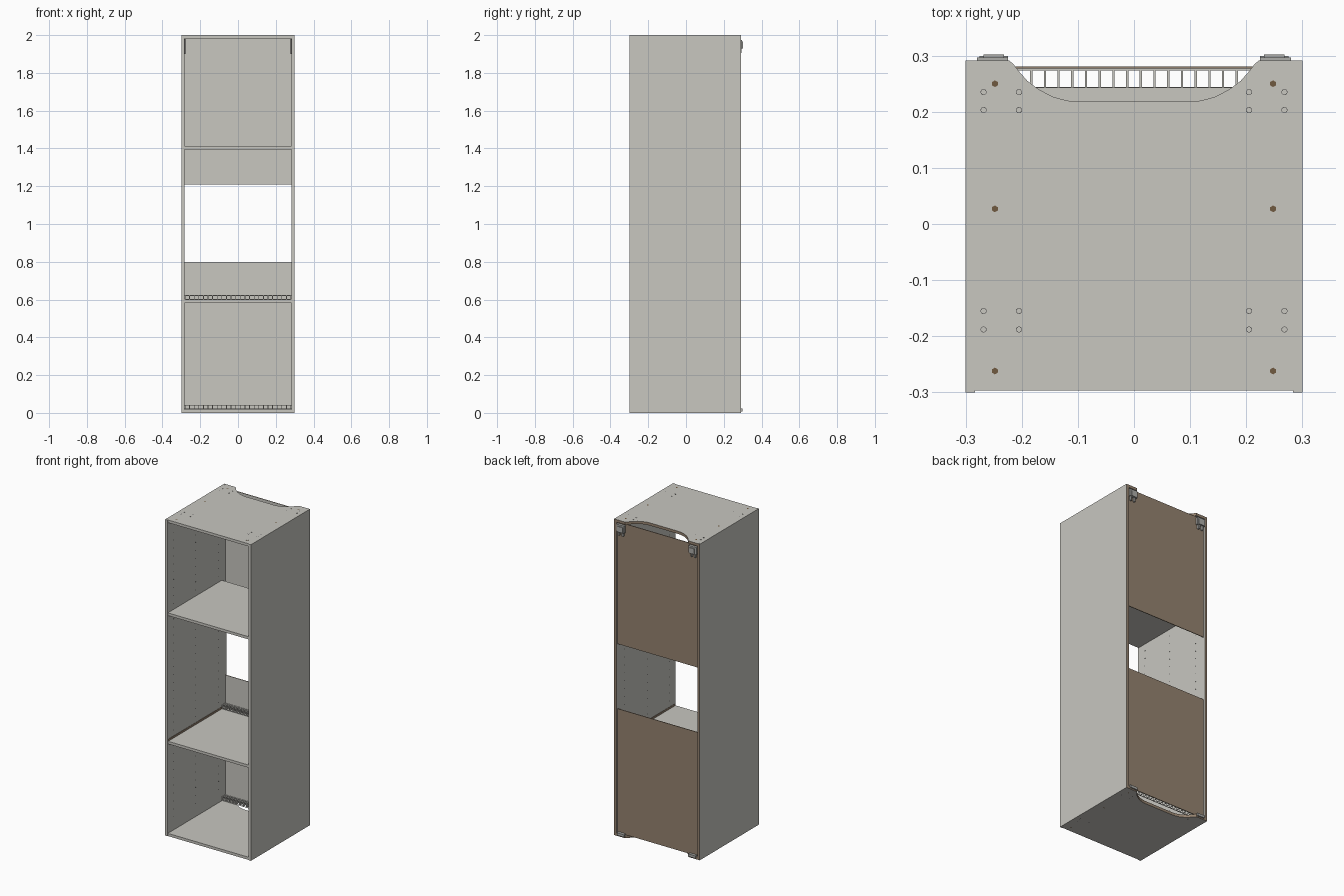
import bpy, bmesh, math
from mathutils import Matrix, Vector

cube = bpy.data.objects.get("Cube")
if cube:
    bpy.data.objects.remove(cube, do_unlink=True)


def material(name, rgb):
    m = bpy.data.materials.new(name)
    m.use_nodes = True
    colour = (*rgb, 1)
    m.diffuse_color = colour
    m.node_tree.nodes["Principled BSDF"].inputs["Base Color"].default_value = colour
    return m


GREY = material("pale grey laminate", (0.58, 0.57, 0.53))
BROWN = material("raw board brown", (0.30, 0.225, 0.16))
DARK = material("dark hole", (0.06, 0.06, 0.06))
METAL = material("fitting grey", (0.42, 0.42, 0.40))
BRASS = material("screw brown", (0.16, 0.10, 0.05))

W, T = 0.3, 0.017            # half width, board thickness
FRONT, REAR = -0.3, 0.291
IN = W - T


def finish(name, bm, *mats, rule=None):
    bmesh.ops.recalc_face_normals(bm, faces=bm.faces)
    bm.normal_update()
    if rule:
        for f in bm.faces:
            f.material_index = int(rule(f.normal))
    mesh = bpy.data.meshes.new(name)
    bm.to_mesh(mesh)
    bm.free()
    for m in mats:
        mesh.materials.append(m)
    ob = bpy.data.objects.new(name, mesh)
    bpy.context.collection.objects.link(ob)
    return ob


def add_box(bm, x, y, z):
    lo, hi = Vector((x[0], y[0], z[0])), Vector((x[1], y[1], z[1]))
    mat = Matrix.Translation((lo + hi) / 2) @ Matrix.Diagonal((*(hi - lo), 1))
    bmesh.ops.create_cube(bm, size=1, matrix=mat)


def add_disc(bm, pos, r, depth, axis="Z", sides=10):
    rot = Matrix.Rotation(math.pi / 2, 4, "Y") if axis == "X" else Matrix()
    bmesh.ops.create_cone(bm, cap_ends=True, segments=sides, radius1=r, radius2=r,
                          depth=depth, matrix=Matrix.Translation(pos) @ rot)


def board(name, x, y, z, rule=None):
    bm = bmesh.new()
    add_box(bm, x, y, z)
    return finish(name, bm, GREY, BROWN, rule=rule)


def raw_rear(n):
    return n.y > 0.1


def raw_except_front(n):
    return n.y > -0.5


# Side panels
board("left_side", (IN, W), (FRONT, REAR), (0, 2), raw_rear)
board("right_side", (-W, -IN), (FRONT, REAR), (0, 2), raw_rear)

# Top and bottom boards with a curved cable notch at the rear
half_notch = [(0.222, REAR), (0.215, 0.285), (0.205, 0.272), (0.19, 0.255),
              (0.17, 0.24), (0.145, 0.227), (0.12, 0.22), (0.1, 0.218)]
outline = [(-IN, FRONT + 0.003), (IN, FRONT + 0.003), (IN, REAR)] + half_notch
outline += [(-x, y) for x, y in reversed(half_notch)] + [(-IN, REAR)]
for name, z in (("bottom_board", 0), ("top_board", 2 - T)):
    bm = bmesh.new()
    face = bm.faces.new([bm.verts.new((x, y, z)) for x, y in outline])
    ext = bmesh.ops.extrude_face_region(bm, geom=[face])
    bmesh.ops.translate(bm, vec=(0, 0, T),
                        verts=[v for v in ext["geom"] if isinstance(v, bmesh.types.BMVert)])
    finish(name, bm, GREY, BROWN, rule=raw_rear)

# Shelves, stopping short of the back panel
for name, top in (("lower_shelf", 0.6), ("upper_shelf", 1.412)):
    board(name, (-IN, IN), (FRONT + 0.003, 0.243), (top - T, top), raw_rear)

# Back panels, with an open bay between
board("lower_back_panel", (-IN, IN), (0.277, 0.281), (T, 0.8), raw_except_front)
board("upper_back_panel", (-IN, IN), (0.277, 0.281), (1.21, 2 - T), raw_except_front)

# Ventilation grilles behind the lower shelf and bottom board
for name, z in (("shelf_grille", 0.6), ("bottom_grille", 0.02)):
    bm = bmesh.new()
    top = z + 0.023
    for y in (0.241, 0.274):
        add_box(bm, (-IN, IN), (y, y + 0.003), (z, z + 0.003))
        add_box(bm, (-IN, IN), (y, y + 0.003), (top - 0.003, top))
    count = 23
    for i in range(count + 1):
        x = -IN + 0.002 + i * (2 * IN - 0.004) / count
        add_box(bm, (x - 0.002, x + 0.002), (0.242, 0.277), (z, top))
    finish(name, bm, GREY)

# Raw strips where the lower shelf meets the sides
for name, s in (("left_shelf_strip", 1), ("right_shelf_strip", -1)):
    x = sorted((s * IN, s * (IN - 0.002)))
    board(name, x, (FRONT + 0.003, 0.24), (0.6, 0.612), lambda n: True)

# Shelf pin holes on the inner sides
bm = bmesh.new()
for s in (-1, 1):
    for y in (-0.24, -0.02, 0.21):
        for i in range(37):
            z = 0.1 + i * 0.05
            if min(abs(z - 0.59), abs(z - 1.403)) > 0.03:
                add_disc(bm, (s * IN, y, z), 0.003, 0.002, "X", 8)
finish("shelf_pin_holes", bm, DARK)

# Plugs and screws on the top and bottom boards
rims, plugs, screws = bmesh.new(), bmesh.new(), bmesh.new()
for z in (0.0005, 1.9998):
    for s in (-1, 1):
        for x in (0.205, 0.268):
            for y in (0.235, 0.203, -0.155, -0.188):
                add_disc(rims, (s * x, y, z), 0.0055, 0.001)
                add_disc(plugs, (s * x, y, z), 0.0045, 0.0014)
        add_disc(plugs, (s * 0.292, 0.28, z), 0.003, 0.0014)
        for y in (0.25, 0.027, -0.262):
            add_disc(screws, (s * 0.248, y, z), 0.006, 0.001, sides=6)
finish("plug_rims", rims, DARK)
finish("plugs", plugs, GREY)
finish("screws", screws, BRASS)

# Wall hanger fittings and foot clips at the rear corners
for side, s in (("left", 1), ("right", -1)):
    def span(a, b):
        return sorted((s * a, s * b))
    bm = bmesh.new()
    add_box(bm, span(0.225, 0.28), (0.279, 0.297), (1.93, 1.975))
    add_box(bm, span(0.232, 0.268), (0.296, 0.302), (1.93, 1.965))
    add_box(bm, span(0.235, 0.245), (0.279, 0.293), (1.905, 1.93))
    add_box(bm, span(0.26, 0.27), (0.279, 0.293), (1.905, 1.93))
    finish(side + "_wall_hanger", bm, METAL)
    bm = bmesh.new()
    add_box(bm, span(0.277, 0.282), (0.255, 0.277), (1.9, 1.98))
    finish(side + "_hanger_arm", bm, DARK)
    bm = bmesh.new()
    add_box(bm, span(0.225, 0.275), (0.279, 0.299), (0.008, 0.024))
    finish(side + "_foot_clip", bm, METAL)
